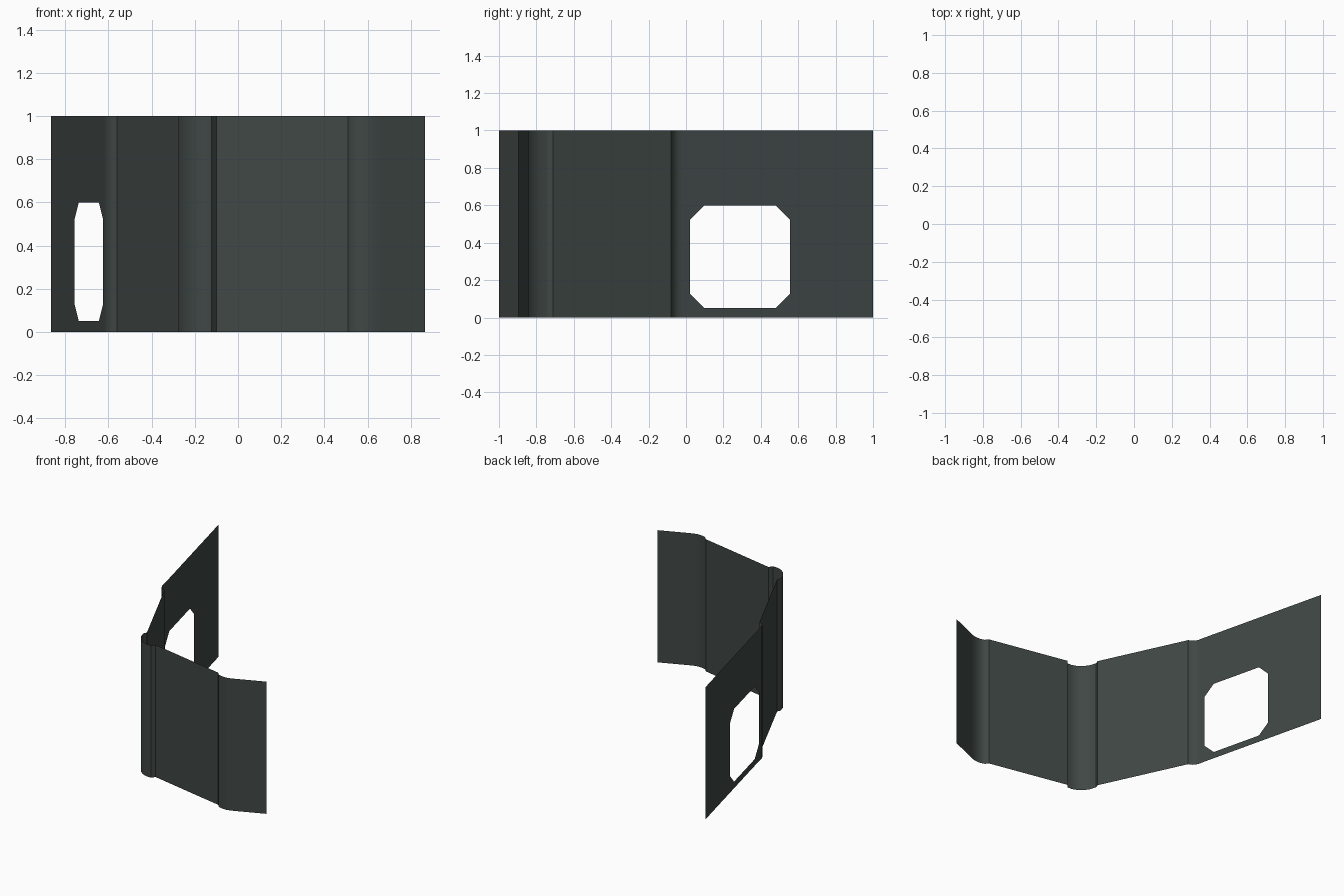
import bpy, bmesh
from mathutils import Vector

if "Cube" in bpy.data.objects:
    bpy.data.objects.remove(bpy.data.objects["Cube"])

HEIGHT = 1.0
mat = bpy.data.materials.new("dark slate green")
mat.diffuse_color = (0.05, 0.063, 0.059, 1)
mat.use_nodes = True
mat.node_tree.nodes["Principled BSDF"].inputs["Base Color"].default_value = mat.diffuse_color


def finish(bm, name, smooth=False):
    me = bpy.data.meshes.new(name)
    bm.to_mesh(me)
    bm.free()
    me.materials.append(mat)
    ob = bpy.data.objects.new(name, me)
    bpy.context.collection.objects.link(ob)
    if smooth:
        bpy.ops.object.select_all(action='DESELECT')
        ob.select_set(True)
        bpy.context.view_layer.objects.active = ob
        bpy.ops.object.shade_smooth_by_angle(angle=0.6)
    return ob


def strip(name, path, smooth=False):
    """Vertical sheet following a plan path."""
    bm = bmesh.new()
    low = [bm.verts.new((x, y, 0)) for x, y in path]
    top = [bm.verts.new((x, y, HEIGHT)) for x, y in path]
    for i in range(len(path) - 1):
        bm.faces.new((low[i], low[i + 1], top[i + 1], top[i]))
    return finish(bm, name, smooth)


def window_panel(name, a, b, y0, y1, z0, z1, cut):
    """Straight sheet from a to b with a chamfered window hole."""
    a, b = Vector(a), Vector(b)

    def pos(y, z):
        p = a.lerp(b, (y - a.y) / (b.y - a.y))
        return (p.x, p.y, z)

    bm = bmesh.new()
    outer = [bm.verts.new(pos(y, z)) for y, z in
             ((a.y, 0), (b.y, 0), (b.y, HEIGHT), (a.y, HEIGHT))]
    # two octagon points at each corner, in the same turning order
    inner = [bm.verts.new(pos(y, z)) for y, z in (
        (y1, z0 + cut), (y1 - cut, z0), (y0 + cut, z0), (y0, z0 + cut),
        (y0, z1 - cut), (y0 + cut, z1), (y1 - cut, z1), (y1, z1 - cut))]
    for i in range(4):
        j = (i + 1) % 4
        bm.faces.new((outer[i], outer[j], inner[2 * j], inner[2 * i + 1]))
        bm.faces.new((outer[i], inner[2 * i + 1], inner[2 * i]))
    return finish(bm, name)


# plan of the rounded corners (each ends in a small step)
left_bend = [(-0.622, 0.01), (-0.614, -0.03), (-0.603, -0.052),
             (-0.588, -0.067), (-0.56, -0.08)]
middle_bend = [(-0.265, -0.71), (-0.275, -0.74), (-0.262, -0.785),
               (-0.235, -0.825), (-0.2, -0.853), (-0.16, -0.868),
               (-0.122, -0.868), (-0.10, -0.842)]
right_bend = [(0.51, -0.965), (0.53, -0.988), (0.56, -0.998),
              (0.595, -1.0), (0.63, -0.993), (0.66, -0.981)]

# wall sheets, left to right
window_panel("window_wall", (-0.865, 1.0), left_bend[0],
             0.022, 0.555, 0.05, 0.60, 0.077)
strip("left_bend", left_bend, True)
strip("left_wall", [left_bend[-1], middle_bend[0]])
strip("middle_bend", middle_bend, True)
strip("front_wall", [middle_bend[-1], right_bend[0]])
strip("right_bend", right_bend, True)
strip("end_wall", [right_bend[-1], (0.865, -0.895)])
